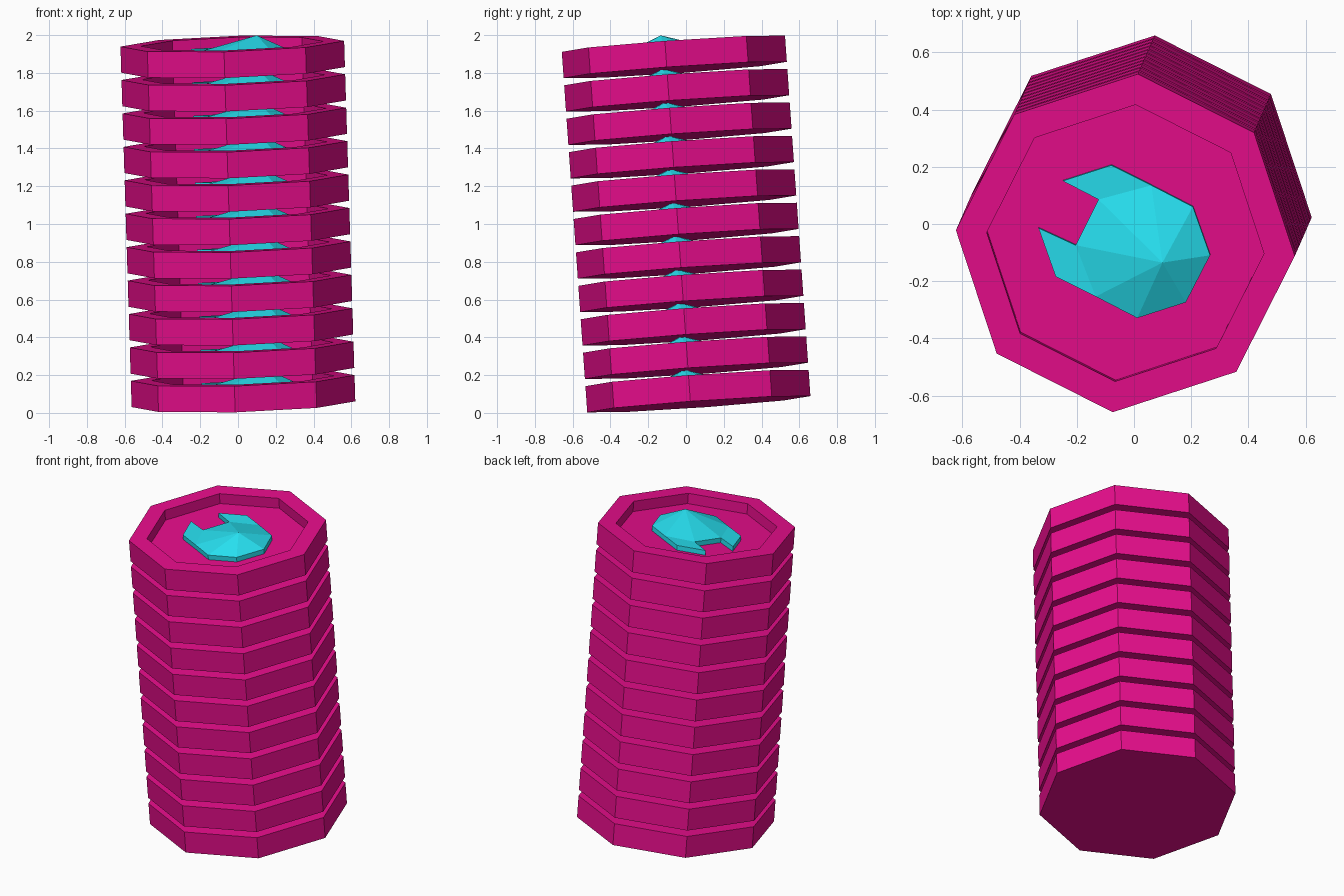
import bpy, bmesh
from math import cos, sin, radians
from mathutils import Vector, Matrix

if "Cube" in bpy.data.objects:
    bpy.data.objects.remove(bpy.data.objects["Cube"])

COUNT, PITCH = 11, 0.1775
R_OUT, R_IN = 0.594, 0.486
THICK, FLOOR, EDGE, PEAK = 0.139, 0.072, 0.103, 0.184


def material(name, color):
    m = bpy.data.materials.new(name)
    m.diffuse_color = color
    m.use_nodes = True
    m.node_tree.nodes["Principled BSDF"].inputs["Base Color"].default_value = m.diffuse_color
    return m


def octagon(bm, r, z):
    return [bm.verts.new((r * cos(radians(45 * i - 4.3)), r * sin(radians(45 * i - 4.3)), z))
            for i in range(8)]


def bridge(bm, lower, upper):
    n = len(lower)
    for i in range(n):
        j = (i + 1) % n
        bm.faces.new((lower[i], lower[j], upper[j], upper[i]))


def finish(bm, name, mat):
    bmesh.ops.recalc_face_normals(bm, faces=bm.faces)
    me = bpy.data.meshes.new(name)
    bm.to_mesh(me)
    bm.free()
    me.materials.append(mat)
    return me


# eight-sided tray with a raised rim
bm = bmesh.new()
rings = [octagon(bm, r, z) for r, z in
         ((R_OUT, 0), (R_OUT, THICK), (R_IN, THICK), (R_IN, FLOOR))]
for a, b in zip(rings, rings[1:]):
    bridge(bm, a, b)
bm.faces.new(rings[0])
bm.faces.new(rings[-1])
tray = finish(bm, "tray", material("pink", (0.80, 0.004, 0.26, 1)))

# peaked horseshoe insert: body fans up to a point, two flat arms
outline = [(-0.095, 0.15), (-0.175, -0.01), (-0.105, -0.19), (0.04, -0.265),
           (0.21, -0.21), (0.295, -0.045), (0.235, 0.125), (0.09, 0.20)]
arm_a = [(-0.05, 0.27), (-0.22, 0.215)]
arm_b = [(-0.305, 0.05), (-0.245, -0.12)]
loop = [outline[0]] + arm_a[::-1] + outline[:0:-1][:6] + arm_b[::-1] + [outline[1]]
bm = bmesh.new()
low = [bm.verts.new((x, y, FLOOR)) for x, y in loop]
top = [bm.verts.new((x, y, EDGE)) for x, y in loop]
at = dict(zip(loop, top))
bridge(bm, low, top)
bm.faces.new(low)
peak = bm.verts.new((0.131, -0.065, PEAK))
for i in range(8):
    bm.faces.new((at[outline[i]], at[outline[(i + 1) % 8]], peak))
bm.faces.new([at[p] for p in (outline[0], outline[7], *arm_a)])
bm.faces.new([at[p] for p in (outline[2], outline[1], *arm_b)])
insert = finish(bm, "insert", material("cyan", (0.02, 0.74, 0.87, 1)))

# leaning stack of identical trays
axis = Vector((-0.031, -0.0706, 1)).normalized()
turn = Vector((0, 0, 1)).rotation_difference(axis).to_matrix().to_4x4()
base = Vector((0.029, 0.068, 0.046))
for k in range(COUNT):
    for me in (tray, insert):
        ob = bpy.data.objects.new(f"{me.name}_{k + 1}", me)
        ob.matrix_world = Matrix.Translation(base + axis * PITCH * k) @ turn
        bpy.context.collection.objects.link(ob)
